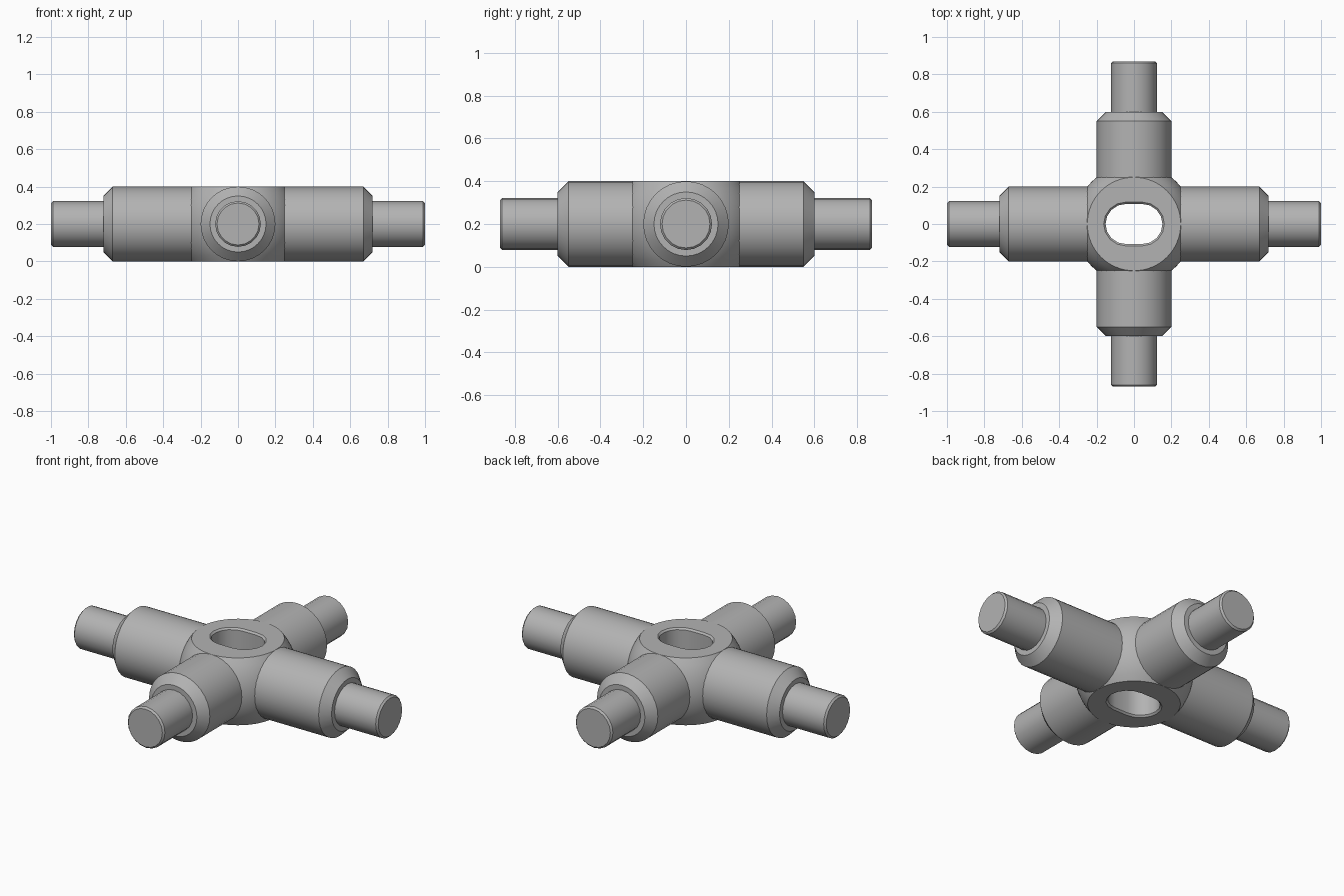
import bpy, bmesh, math
from mathutils import Matrix, Vector

if "Cube" in bpy.data.objects:
    bpy.data.objects.remove(bpy.data.objects["Cube"])

MID = 0.2          # height of the arm axes
HUB_R = 0.32       # radius of the ball that forms the hub

steel = bpy.data.materials.new("grey steel")
steel.use_nodes = True
steel.diffuse_color = (0.45, 0.45, 0.45, 1)
steel.node_tree.nodes["Principled BSDF"].inputs["Base Color"].default_value = (0.45, 0.45, 0.45, 1)


def skin(name, rings):
    """Closed solid from a stack of equal-length rings, capped at both ends."""
    bm = bmesh.new()
    loops = [[bm.verts.new(p) for p in ring] for ring in rings]
    n = len(loops[0])
    for a, b in zip(loops, loops[1:]):
        for i in range(n):
            j = (i + 1) % n
            bm.faces.new((a[i], a[j], b[j], b[i]))
    bm.faces.new(loops[0][::-1])
    bm.faces.new(loops[-1])
    bmesh.ops.recalc_face_normals(bm, faces=bm.faces)
    mesh = bpy.data.meshes.new(name)
    bm.to_mesh(mesh)
    bm.free()
    mesh.materials.append(steel)
    obj = bpy.data.objects.new(name, mesh)
    bpy.context.collection.objects.link(obj)
    return obj


def circle(r, z, n):
    return [Vector((r * math.cos(t), r * math.sin(t), z))
            for t in (2 * math.pi * i / n for i in range(n))]


def stadium(r, z, half=0.045, n=8):
    pts = []
    for side in (0, 1):
        for i in range(n + 1):
            t = -math.pi / 2 + math.pi * (side + i / n)
            pts.append(Vector((r * math.cos(t) + half * (1 - 2 * side), r * math.sin(t), z)))
    return pts


def smooth(obj):
    bpy.ops.object.select_all(action="DESELECT")
    obj.select_set(True)
    bpy.context.view_layer.objects.active = obj
    bpy.ops.object.shade_smooth_by_angle(angle=math.radians(28))


# Hub: ball with flat top and bottom
rings = []
for k in range(13):
    z = -MID + 2 * MID * k / 12
    rings.append(circle(math.sqrt(HUB_R ** 2 - z * z), z + MID, 64))
hub = skin("hub", rings)

# Chamfered slot through the hub
cutter = skin("slot_cutter", [stadium(r, z) for r, z in
              ((0.127, -0.01), (0.107, 0.01), (0.107, 0.39), (0.127, 0.41))])
cutter.hide_render = True
cut = hub.modifiers.new("slot", "BOOLEAN")
cut.operation = "DIFFERENCE"
cut.solver = "EXACT"
cut.object = cutter
bpy.context.view_layer.objects.active = hub
bpy.ops.object.modifier_apply(modifier=cut.name)
bpy.data.objects.remove(cutter)
smooth(hub)

# Four arms, each a chamfered sleeve with a thinner peg
for name, turn, shoulder, tip in (("left", 0, 0.72, 1.0), ("back", 90, 0.6, 0.87),
                                  ("right", 180, 0.72, 1.0), ("front", 270, 0.6, 0.87)):
    place = (Matrix.Translation((0, 0, MID)) @ Matrix.Rotation(math.radians(turn), 4, "Z")
             @ Matrix.Rotation(math.radians(90), 4, "Y"))
    sleeve = ((0.2, 0.235), (0.2, shoulder - 0.05), (0.15, shoulder))
    peg = ((0.122, shoulder - 0.02), (0.122, tip - 0.01), (0.112, tip))
    for part, profile, sides in (("sleeve", sleeve, 32), ("peg", peg, 20)):
        obj = skin(f"{name}_{part}", [circle(r, z, sides) for r, z in profile])
        obj.data.transform(place)
        smooth(obj)
